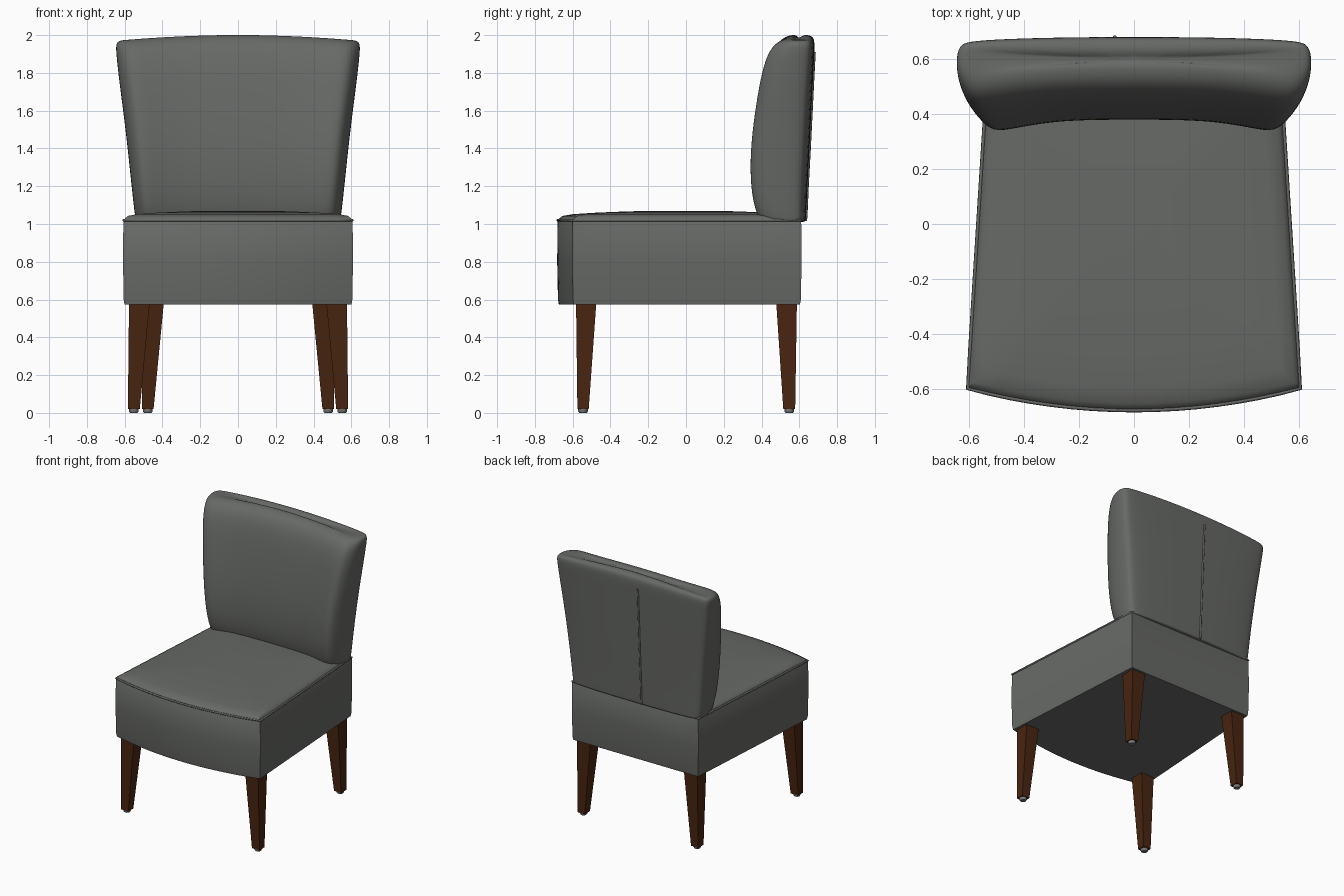
import bpy, bmesh, math

cube = bpy.data.objects.get("Cube")
if cube:
    bpy.data.objects.remove(cube, do_unlink=True)


def material(name, r, g, b):
    m = bpy.data.materials.new(name)
    m.use_nodes = True
    m.diffuse_color = (r, g, b, 1)
    bsdf = m.node_tree.nodes["Principled BSDF"]
    bsdf.inputs["Base Color"].default_value = (r, g, b, 1)
    bsdf.inputs["Roughness"].default_value = 0.8
    return m


fabric = material("grey fabric", 0.135, 0.142, 0.132)
wood = material("brown wood", 0.065, 0.018, 0.005)
metal = material("grey glide", 0.2, 0.2, 0.2)


def loft(name, rings, mat, smooth=None):
    """Skin a stack of closed rings and cap both ends."""
    bm = bmesh.new()
    loops = [[bm.verts.new(p) for p in ring] for ring in rings]
    n = len(loops[0])
    for low, high in zip(loops, loops[1:]):
        for i in range(n):
            j = (i + 1) % n
            bm.faces.new((low[i], low[j], high[j], high[i]))
    bm.faces.new(loops[0])
    bm.faces.new(loops[-1])
    bmesh.ops.recalc_face_normals(bm, faces=bm.faces[:])
    me = bpy.data.meshes.new(name)
    bm.to_mesh(me)
    bm.free()
    me.materials.append(mat)
    ob = bpy.data.objects.new(name, me)
    bpy.context.collection.objects.link(ob)
    if smooth:
        bpy.ops.object.select_all(action='DESELECT')
        ob.select_set(True)
        bpy.context.view_layer.objects.active = ob
        bpy.ops.object.shade_smooth_by_angle(angle=math.radians(smooth))
    return ob


def piping(name, points, radius, closed):
    cu = bpy.data.curves.new(name, 'CURVE')
    cu.dimensions = '3D'
    cu.bevel_depth = radius
    cu.bevel_resolution = 2
    cu.use_fill_caps = True
    sp = cu.splines.new('POLY')
    sp.points.add(len(points) - 1)
    for p, co in zip(sp.points, points):
        p.co = (*co, 1)
    sp.use_cyclic_u = closed
    cu.materials.append(fabric)
    ob = bpy.data.objects.new(name, cu)
    bpy.context.collection.objects.link(ob)


# Seat outline: bowed front, tapering sides, straight back
FRONT, BACK = 0.607, 0.53
outline = []
for i in range(17):
    u = -1 + i / 8
    outline.append((FRONT * u, -0.60 - 0.08 * (1 - u * u)))
for i in range(1, 8):
    t = i / 8
    outline.append((FRONT + (BACK - FRONT) * t, -0.60 + 1.21 * t))
for i in range(9):
    outline.append((BACK * (1 - i / 4), 0.61))
for i in range(7, 0, -1):
    t = i / 8
    outline.append((-FRONT - (BACK - FRONT) * t, -0.60 + 1.21 * t))


def seat_ring(scale, z):
    return [(x * scale, y * scale, z) for x, y in outline]


# Upholstered base and crowned cushion top
seat_profile = [(0.99, 0.575), (0.997, 0.6), (1.003, 0.8), (1, 1.015),
                (0.985, 1.03), (0.96, 1.043), (0.88, 1.052), (0.7, 1.06),
                (0.45, 1.067), (0.2, 1.07)]
loft("seat", [seat_ring(s, z) for s, z in seat_profile], fabric, 40)
piping("seat_piping", seat_ring(0.998, 1.02), 0.007, True)

# Backrest: half section (across, front to back), mirrored into a ring
half = [(0, 1), (0.3, 1), (0.65, 0.98), (0.92, 0.94), (0.98, 0.88), (1, 0.7),
        (1, 0.5), (0.99, 0.3), (0.95, 0.1), (0.9, 0.0), (0.83, -0.01),
        (0.7, 0.04), (0.5, 0.1), (0.25, 0.12), (0, 0.12)]
section = half + [(-u, t) for u, t in half[-2:0:-1]]


def back_ring(z, width, front, back):
    arch = 0.026 * max(0, z - 1.01)
    return [(u * width, front + (back - front) * t, z - arch * u * u)
            for u, t in section]


# height, half width, front, back
stations = [(1.01, 0.535, 0.41, 0.632), (1.015, 0.54, 0.40, 0.634),
            (1.06, 0.548, 0.37, 0.637), (1.2, 0.563, 0.342, 0.643),
            (1.4, 0.583, 0.342, 0.654), (1.6, 0.606, 0.365, 0.664),
            (1.8, 0.632, 0.398, 0.674), (1.91, 0.643, 0.43, 0.680),
            (1.965, 0.647, 0.465, 0.681), (1.992, 0.64, 0.505, 0.672),
            (2.001, 0.61, 0.545, 0.65), (2.002, 0.5, 0.58, 0.62)]
backrest = loft("backrest", [back_ring(*s) for s in stations], fabric, 180)
sub = backrest.modifiers.new("soft", 'SUBSURF')
sub.levels = sub.render_levels = 2

# Closing fold down the rear of the backrest
piping("rear_seam", [(-0.07, b, z) for z, w, f, b in stations[1:8]], 0.007, False)


# Tapered square legs with small glides, mirrored left to right
def rect(x0, x1, y0, y1, z):
    return [(x0, y0, z), (x1, y0, z), (x1, y1, z), (x0, y1, z)]


def leg(name, top, bottom):
    ob = loft(name + "_legs", [rect(*bottom, 0.02), rect(*top, 0.58)], wood)
    cx, cy = sum(bottom[:2]) / 2, sum(bottom[2:]) / 2
    circle = [(math.cos(a * math.pi / 6), math.sin(a * math.pi / 6))
              for a in range(12)]
    glide = loft(name + "_glides",
                 [[(cx + r * c, cy + r * s, z) for c, s in circle]
                  for r, z in ((0.02, 0), (0.026, 0.008), (0.026, 0.022))],
                 metal, 40)
    for o in (ob, glide):
        o.modifiers.new("both sides", 'MIRROR')


leg("front", (0.468, 0.577, -0.582, -0.475), (0.52, 0.583, -0.575, -0.515))
leg("rear", (0.393, 0.505, 0.478, 0.587), (0.447, 0.508, 0.515, 0.578))
